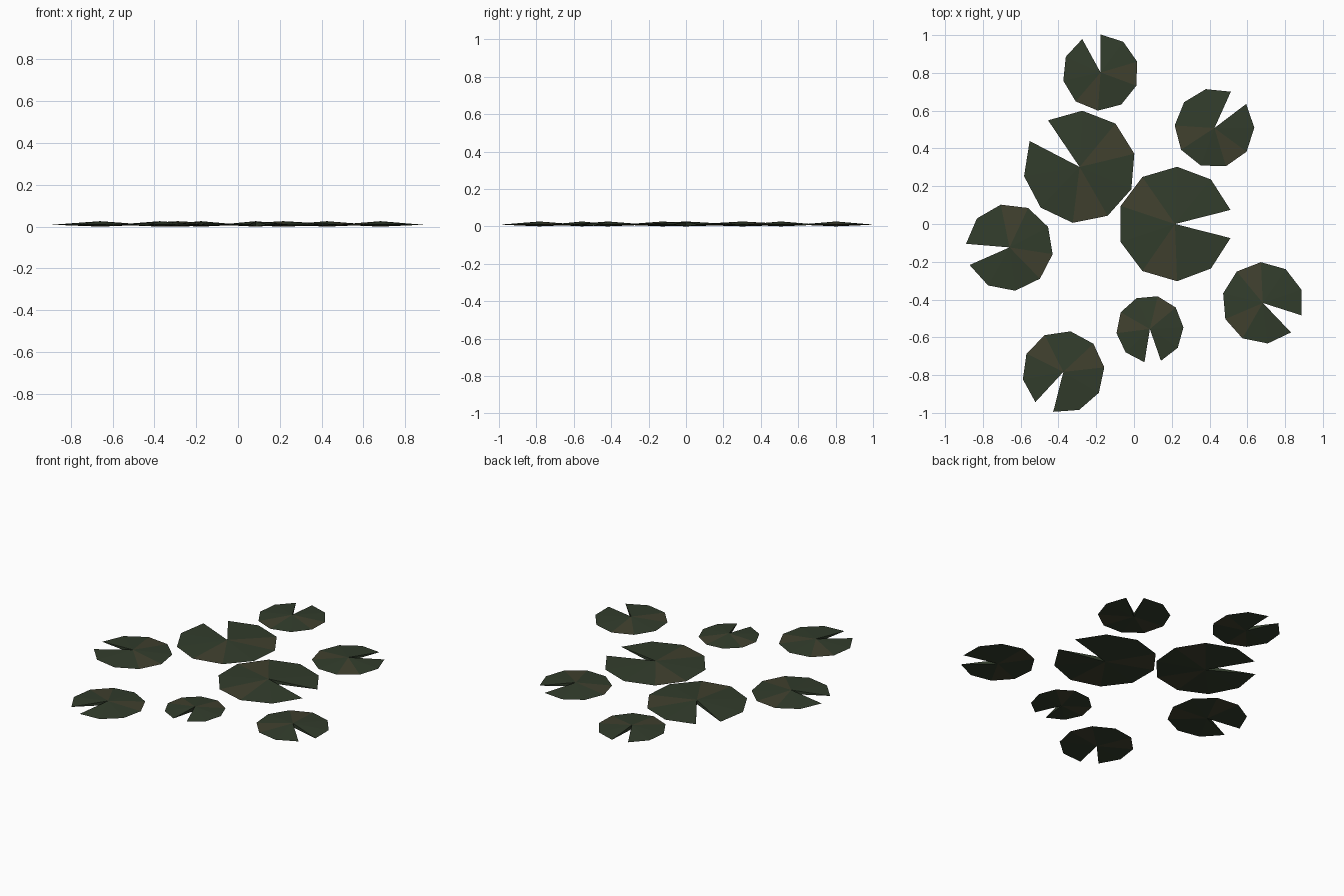
import bpy
import bmesh
from math import cos, sin, radians

if "Cube" in bpy.data.objects:
    bpy.data.objects.remove(bpy.data.objects["Cube"])

RIM_POINTS = 10      # rim corners per pad
NOTCH = 28.5         # notch opening in degrees
TOP, RIM, BOTTOM = 0.026, 0.009, 0.0


def material(name, color):
    mat = bpy.data.materials.new(name)
    mat.diffuse_color = (*color, 1)
    mat.use_nodes = True
    mat.node_tree.nodes["Principled BSDF"].inputs["Base Color"].default_value = mat.diffuse_color
    return mat


green = material("leaf_green", (0.032, 0.046, 0.025))
olive = material("leaf_olive", (0.052, 0.052, 0.028))


def lily_pad(name, x, y, radius, notch_angle):
    """Shallow faceted disc with a wedge notch facing notch_angle."""
    bm = bmesh.new()
    top = bm.verts.new((0, 0, TOP))
    bottom = bm.verts.new((0, 0, BOTTOM))
    step = (360 - NOTCH) / (RIM_POINTS - 1)
    rim = []
    for i in range(RIM_POINTS):
        a = radians(notch_angle + NOTCH / 2 + i * step)
        rim.append(bm.verts.new((radius * cos(a), radius * sin(a), RIM)))
    for i, (a, b) in enumerate(zip(rim, rim[1:])):
        for face in (bm.faces.new((top, a, b)), bm.faces.new((bottom, b, a))):
            face.material_index = int(i in (3, 6))
    # walls of the notch
    bm.faces.new((top, bottom, rim[0]))
    bm.faces.new((bottom, top, rim[-1]))
    bmesh.ops.recalc_face_normals(bm, faces=bm.faces)
    mesh = bpy.data.meshes.new(name)
    bm.to_mesh(mesh)
    bm.free()
    mesh.materials.append(green)
    mesh.materials.append(olive)
    obj = bpy.data.objects.new(name, mesh)
    obj.location = (x, y, 0)
    bpy.context.collection.objects.link(obj)


# Two large pads and six small ones: x, y, radius, notch direction
lily_pad("large_pad_right", 0.217, 0.0, 0.303, 0)
lily_pad("large_pad_left", -0.288, 0.302, 0.298, 138.3)
lily_pad("small_pad_back", -0.177, 0.802, 0.202, 104.5)
lily_pad("small_pad_back_right", 0.426, 0.508, 0.211, 51.5)
lily_pad("small_pad_right", 0.682, -0.418, 0.216, -32)
lily_pad("small_pad_front", 0.084, -0.556, 0.178, -85)
lily_pad("small_pad_front_left", -0.374, -0.783, 0.218, -118.5)
lily_pad("small_pad_left", -0.659, -0.124, 0.231, 189.5)
